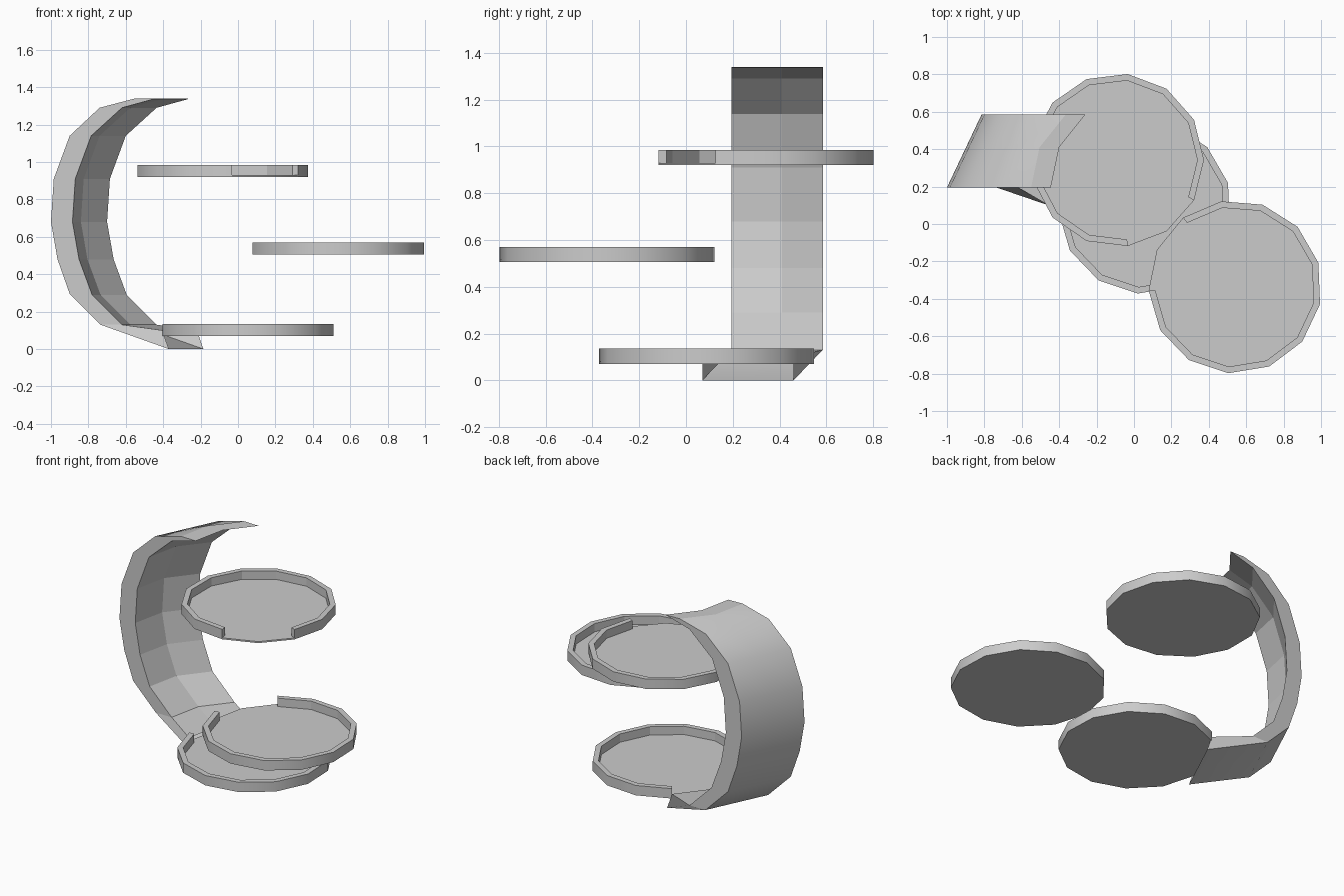
import bpy, bmesh
from math import sin, cos, radians, pi

cube = bpy.data.objects.get("Cube")
if cube:
    bpy.data.objects.remove(cube, do_unlink=True)

grey = bpy.data.materials.new("light_grey")
grey.use_nodes = True
grey.diffuse_color = (0.6, 0.6, 0.6, 1)
grey.node_tree.nodes["Principled BSDF"].inputs["Base Color"].default_value = (0.6, 0.6, 0.6, 1)


def finish(bm, name):
    mesh = bpy.data.meshes.new(name)
    bm.to_mesh(mesh)
    bm.free()
    mesh.materials.append(grey)
    obj = bpy.data.objects.new(name, mesh)
    bpy.context.collection.objects.link(obj)
    return obj


SIDES, OUTER_R, INNER_R = 13, 0.463, 0.428
RIM_HEIGHT, FLOOR = 0.065, 0.01
OPEN_SIDES = (5, 6)          # the rim has a two-sided gap


def tray(name, x, y, z, turn):
    """Thirteen-sided shallow tray with a gap in its rim."""
    bm = bmesh.new()

    def ring(r, height):
        angles = [radians(turn) + 2 * pi * i / SIDES for i in range(SIDES)]
        return [bm.verts.new((x + r * cos(a), y + r * sin(a), z + height)) for a in angles]

    base, floor = ring(OUTER_R, 0), ring(OUTER_R, FLOOR)
    top, inner_top = ring(OUTER_R, RIM_HEIGHT), ring(INNER_R, RIM_HEIGHT)
    inner = ring(INNER_R, FLOOR)
    bm.faces.new(base[::-1])
    bm.faces.new(floor)
    for i in range(SIDES):
        j = (i + 1) % SIDES
        if i in OPEN_SIDES:
            bm.faces.new((base[i], base[j], floor[j], floor[i])).smooth = True
            continue
        bm.faces.new((base[i], base[j], top[j], top[i])).smooth = True
        bm.faces.new((top[i], top[j], inner_top[j], inner_top[i]))
        bm.faces.new((inner[j], inner[i], inner_top[i], inner_top[j]))
    # end caps of the rim on both sides of the gap
    a, b = OPEN_SIDES[0], OPEN_SIDES[-1] + 1
    bm.faces.new((floor[a], inner[a], inner_top[a], top[a]))
    bm.faces.new((inner[b], floor[b], top[b], inner_top[b]))
    finish(bm, name)


tray("lower_tray", 0.058, 0.09, 0.07, -11.5)
tray("middle_tray", 0.541, -0.336, 0.505, -11.5)
tray("upper_tray", -0.089, 0.342, 0.92, -221.5)

# Crescent band: front-edge profiles (x, z), foot first, tip last
outer_profile = [(-0.37, 0), (-0.735, 0.13), (-0.9, 0.295), (-0.965, 0.48), (-1, 0.68),
                 (-0.985, 0.91), (-0.9, 1.14), (-0.74, 1.29), (-0.55, 1.34)]
inner_profile = [(-0.405, 0.1), (-0.62, 0.13), (-0.78, 0.29), (-0.85, 0.48), (-0.885, 0.68),
                 (-0.87, 0.91), (-0.785, 1.14), (-0.62, 1.29), (-0.445, 1.338)]
STRAIGHT = [(0, 0), (0.0925, 0.195), (0.185, 0.39)]
BOWED = [(0, 0), (0.045, 0.215), (0.185, 0.39)]

bm = bmesh.new()


def band_rows(profile, sections):
    rows = []
    for i, (x, z) in enumerate(profile):
        y = 0.07 if i == 0 else 0.195
        rows.append([bm.verts.new((x + dx, y + dy, z)) for dx, dy in sections[i]])
    return rows


count = len(outer_profile)
outer = band_rows(outer_profile, [STRAIGHT] * (count - 1) + [BOWED])
inner = band_rows(inner_profile, [BOWED] * count)
for i in range(count - 1):
    for k in range(2):
        bm.faces.new((outer[i][k], outer[i + 1][k], outer[i + 1][k + 1], outer[i][k + 1])).smooth = True
        bm.faces.new((inner[i][k], inner[i][k + 1], inner[i + 1][k + 1], inner[i + 1][k]))
    # front and back edges
    bm.faces.new((outer[i][0], inner[i][0], inner[i + 1][0], outer[i + 1][0]))
    bm.faces.new((outer[i][2], outer[i + 1][2], inner[i + 1][2], inner[i][2]))
# flat tip; the foot end stays open
for k in range(2):
    bm.faces.new((outer[-1][k], inner[-1][k], inner[-1][k + 1], outer[-1][k + 1]))
bmesh.ops.recalc_face_normals(bm, faces=bm.faces)
finish(bm, "crescent_support")
